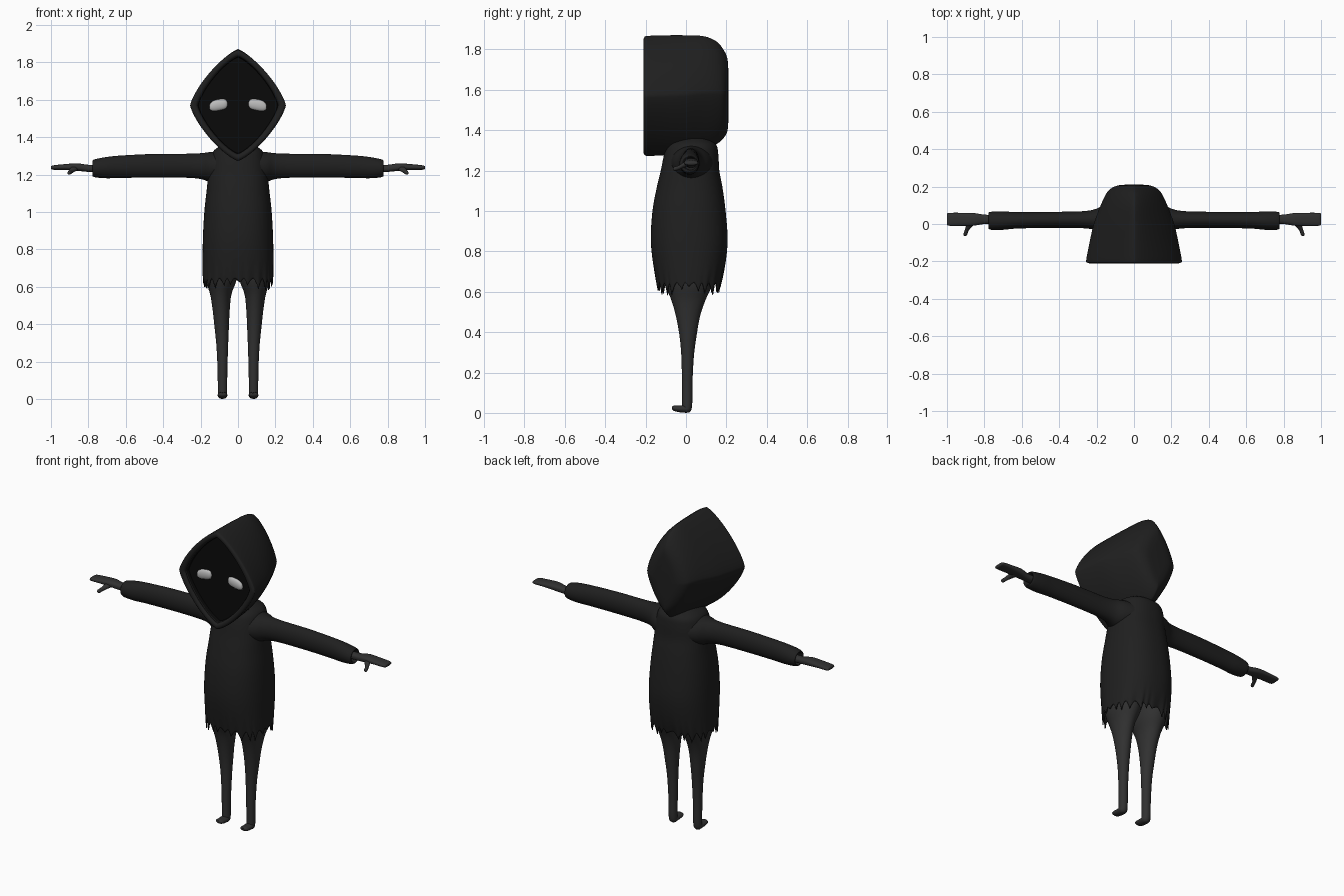
import bpy, bmesh, math, random

random.seed(7)


def material(name, v):
    m = bpy.data.materials.new(name)
    m.diffuse_color = (v, v, v, 1)
    return m


CLOTH = material("dark_cloth", 0.014)
SKIN = material("grey_skin", 0.03)
VOID = material("hood_shadow", 0.003)
EYE = material("pale_eye", 0.5)


def spline(keys, steps):
    """Catmull-Rom interpolation of the key rings."""
    out = []
    for i in range(len(keys) - 1):
        a, b = keys[max(i - 1, 0)], keys[i]
        c, d = keys[i + 1], keys[min(i + 2, len(keys) - 1)]
        for s in range(steps):
            t = s / steps
            out.append([0.5 * (2 * q + (r - p) * t + (2 * p - 5 * q + 4 * r - w) * t * t
                               + (3 * q - p - 3 * r + w) * t ** 3)
                        for p, q, r, w in zip(a, b, c, d)])
    return out + [list(keys[-1])]


def loft(name, axis, keys, mat, power=2.0, segs=32, steps=4, caps=(True, True),
         mirror=False, edit=None):
    """Superellipse rings along an axis; key = (position, centre u, centre v, radius u, radius v).
    u, v are the two other axes in xyz order."""
    bm = bmesh.new()
    rings = []
    for pos, cu, cv, ru, rv in spline(keys, steps):
        ring = []
        for k in range(segs):
            t = 2 * math.pi * k / segs
            c, s = math.cos(t), math.sin(t)
            uv = [cu + ru * math.copysign(abs(c) ** (2 / power), c),
                  cv + rv * math.copysign(abs(s) ** (2 / power), s)]
            uv.insert("xyz".index(axis), pos)
            ring.append(bm.verts.new(uv))
        rings.append(ring)
    for a, b in zip(rings, rings[1:]):
        for k in range(segs):
            n = (k + 1) % segs
            bm.faces.new((a[k], a[n], b[n], b[k]))
    if caps[0]:
        bm.faces.new(rings[0])
    if caps[1]:
        bm.faces.new(rings[-1])
    if edit:
        edit(rings)
    bmesh.ops.recalc_face_normals(bm, faces=bm.faces)
    me = bpy.data.meshes.new(name)
    bm.to_mesh(me)
    bm.free()
    ob = bpy.data.objects.new(name, me)
    bpy.context.collection.objects.link(ob)
    me.materials.append(mat)
    if mirror:
        ob.modifiers.new("mirror", 'MIRROR').use_mirror_merge = False
    bpy.ops.object.select_all(action='DESELECT')
    ob.select_set(True)
    bpy.context.view_layer.objects.active = ob
    bpy.ops.object.shade_smooth_by_angle(angle=math.radians(50))
    return ob


# Hood: rounded diamond, closed at the back, rolled rim at the front
loft("hood", "y", [
    (0.21, 0, 1.57, 0.05, 0.12), (0.205, 0, 1.575, 0.09, 0.18), (0.185, 0, 1.58, 0.13, 0.22),
    (0.15, 0, 1.585, 0.155, 0.255), (0.09, 0, 1.585, 0.182, 0.28), (0.0, 0, 1.577, 0.215, 0.293),
    (-0.1, 0, 1.573, 0.238, 0.297), (-0.19, 0, 1.57, 0.255, 0.297), (-0.205, 0, 1.57, 0.252, 0.292),
    (-0.21, 0, 1.57, 0.24, 0.28), (-0.206, 0, 1.57, 0.222, 0.266), (-0.19, 0, 1.57, 0.214, 0.259),
], CLOTH, power=1.32, segs=64, caps=(True, False))

# Shadowed face inside the hood
loft("face", "y", [(-0.2, 0, 1.57, 0.216, 0.261), (-0.17, 0, 1.57, 0.212, 0.256)],
     VOID, power=1.32, segs=64, steps=1, caps=(False, True))

# Eyes
loft("eyes", "x", [
    (0.056, -0.175, 1.577, 0.003, 0.006), (0.064, -0.175, 1.577, 0.01, 0.022),
    (0.085, -0.175, 1.575, 0.014, 0.029), (0.125, -0.175, 1.568, 0.014, 0.029),
    (0.147, -0.175, 1.563, 0.01, 0.019), (0.153, -0.175, 1.561, 0.003, 0.006),
], EYE, segs=24, mirror=True)


# Robe: tattered hem cut by stretching the lowest rings
def tatter(rings):
    segs = len(rings[0])
    tears, k = [], 0
    while k < segs:
        w = min(random.randint(4, 9), segs - k)
        tears.append((k, w))
        k += w
    depth = []
    for k, w in tears:
        corner = abs(math.sin(4 * math.pi * k / segs))
        depth.append(0.02 + 0.05 * corner * random.uniform(0.6, 1.1))
    for i, (k0, w) in enumerate(tears):
        nxt = depth[(i + 1) % len(depth)]
        for j in range(w):
            f = j / w
            drop = depth[i] * max(0, 1 - 2 * f) ** 1.5 + nxt * max(0, 2 * f - 1) ** 1.5
            low = 0.645 - drop
            for ring in rings:
                v = ring[k0 + j]
                if v.co.z < 0.75:
                    v.co.z = 0.75 - (0.75 - v.co.z) * (0.75 - low) / 0.15


robe = loft("robe", "z", [
    (0.60, 0, 0.014, 0.188, 0.157), (0.70, 0, 0.016, 0.189, 0.174), (0.85, 0, 0.016, 0.188, 0.19),
    (1.0, 0, 0.015, 0.18, 0.181), (1.12, 0, 0.018, 0.167, 0.162), (1.2, 0, 0.02, 0.159, 0.145),
    (1.28, 0, 0.026, 0.146, 0.134), (1.33, 0, 0.03, 0.127, 0.118), (1.36, 0, 0.03, 0.08, 0.07),
], CLOTH, power=2.3, segs=144, steps=5, caps=(False, True), edit=tatter)
shell = robe.modifiers.new("cloth_thickness", 'SOLIDIFY')
shell.thickness = 0.006
shell.offset = -1

# Sleeves with a turned-in cuff
loft("sleeves", "x", [
    (0.08, 0.028, 1.235, 0.115, 0.09), (0.15, 0.026, 1.24, 0.088, 0.08),
    (0.2, 0.024, 1.245, 0.058, 0.069), (0.28, 0.023, 1.247, 0.045, 0.064),
    (0.45, 0.022, 1.247, 0.043, 0.063), (0.62, 0.02, 1.242, 0.044, 0.06),
    (0.7, 0.018, 1.237, 0.049, 0.057), (0.755, 0.017, 1.234, 0.049, 0.05),
    (0.777, 0.018, 1.233, 0.044, 0.043), (0.775, 0.02, 1.233, 0.036, 0.035),
    (0.75, 0.022, 1.233, 0.03, 0.03),
], CLOTH, mirror=True)

# Mitten hands and thumbs
loft("hands", "x", [
    (0.74, 0.025, 1.233, 0.024, 0.02), (0.8, 0.025, 1.233, 0.025, 0.019),
    (0.86, 0.025, 1.24, 0.034, 0.02), (0.92, 0.025, 1.24, 0.035, 0.016),
    (0.975, 0.025, 1.238, 0.035, 0.013), (0.995, 0.025, 1.237, 0.033, 0.01),
    (1.0, 0.025, 1.237, 0.028, 0.005),
], SKIN, power=2.5, mirror=True)
loft("thumbs", "y", [
    (0.02, 0.865, 1.235, 0.022, 0.013), (-0.01, 0.88, 1.228, 0.018, 0.013),
    (-0.035, 0.895, 1.215, 0.011, 0.011), (-0.057, 0.902, 1.209, 0.01, 0.01),
    (-0.064, 0.903, 1.208, 0.004, 0.004),
], SKIN, segs=16, mirror=True)

# Legs, flaring into the hips under the robe
loft("legs", "z", [
    (0.76, 0.085, 0.015, 0.08, 0.11), (0.7, 0.088, 0.015, 0.086, 0.13),
    (0.63, 0.09, 0.014, 0.08, 0.115), (0.56, 0.092, 0.012, 0.057, 0.085),
    (0.48, 0.09, 0.01, 0.046, 0.06), (0.38, 0.087, 0.01, 0.038, 0.042),
    (0.28, 0.084, 0.008, 0.031, 0.031), (0.15, 0.083, 0.006, 0.026, 0.026),
    (0.05, 0.083, 0.006, 0.025, 0.025), (0.015, 0.083, 0.004, 0.023, 0.022),
    (0.002, 0.083, 0.002, 0.014, 0.014),
], SKIN, mirror=True)

# Feet
loft("feet", "y", [
    (0.022, 0.083, 0.022, 0.012, 0.01), (0.01, 0.083, 0.02, 0.024, 0.019),
    (-0.03, 0.083, 0.02, 0.026, 0.017), (-0.06, 0.083, 0.023, 0.024, 0.013),
    (-0.07, 0.083, 0.025, 0.012, 0.006),
], SKIN, segs=24, mirror=True)
